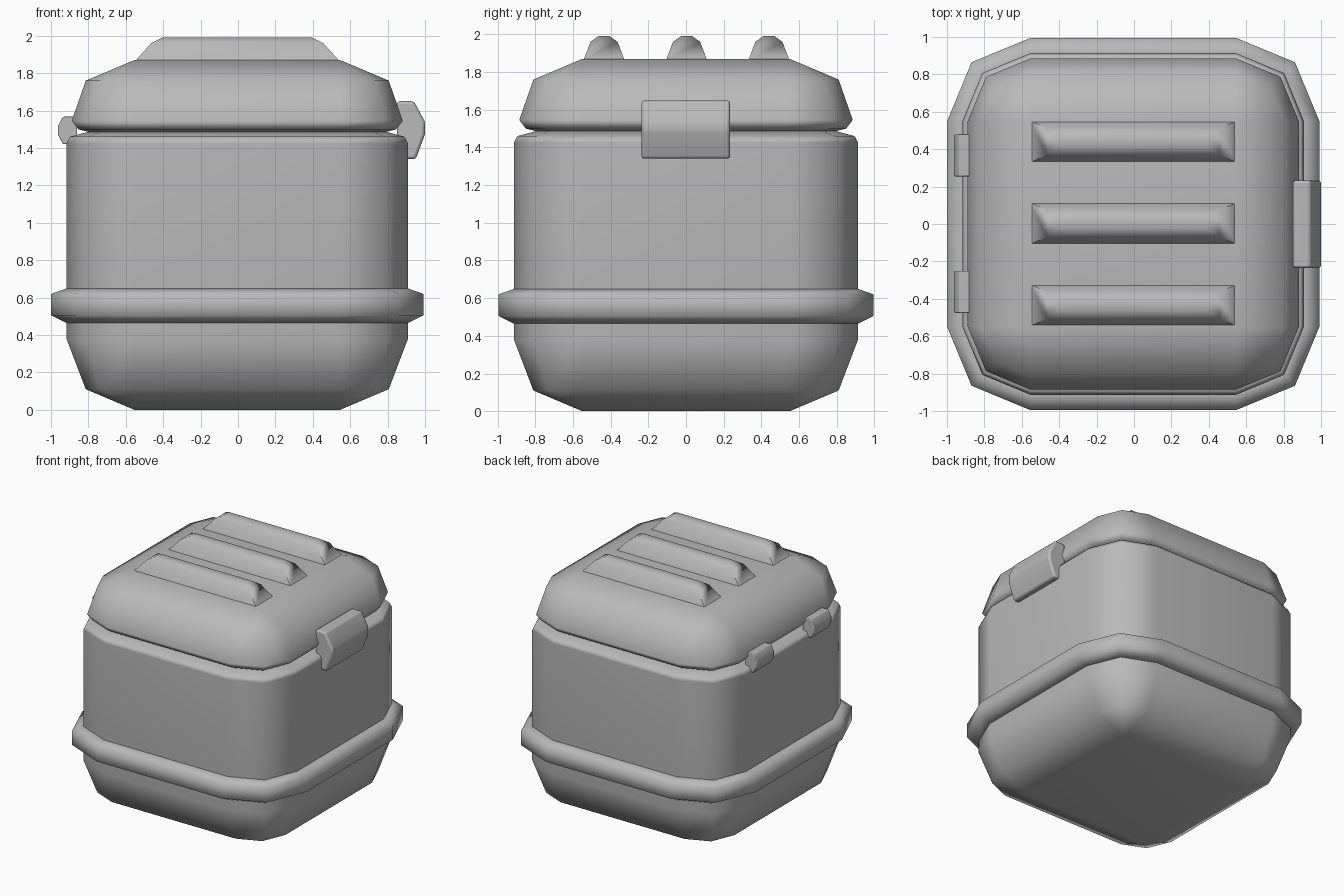
import bpy, bmesh, math

if "Cube" in bpy.data.objects:
    bpy.data.objects.remove(bpy.data.objects["Cube"])

GREY = bpy.data.materials.new("mid grey")
GREY.diffuse_color = (0.49, 0.49, 0.49, 1)
GREY.use_nodes = True
GREY.node_tree.nodes["Principled BSDF"].inputs["Base Color"].default_value = GREY.diffuse_color
CORE = 0.55          # half width of the flat square inside the rounded corners


def finish(name, bm, angle, bevel=0):
    bmesh.ops.remove_doubles(bm, verts=bm.verts, dist=1e-4)
    bmesh.ops.recalc_face_normals(bm, faces=bm.faces)
    me = bpy.data.meshes.new(name)
    bm.to_mesh(me)
    bm.free()
    me.materials.append(GREY)
    ob = bpy.data.objects.new(name, me)
    bpy.context.collection.objects.link(ob)
    bpy.ops.object.select_all(action='DESELECT')
    ob.select_set(True)
    bpy.context.view_layer.objects.active = ob
    bpy.ops.object.shade_smooth_by_angle(angle=math.radians(angle))
    if bevel:
        mod = ob.modifiers.new("soft edges", 'BEVEL')
        mod.width, mod.segments, mod.limit_method = bevel, 2, 'ANGLE'
        mod.angle_limit = math.radians(40)
    # keep the large faces evenly shaded
    mod = ob.modifiers.new("even shading", 'WEIGHTED_NORMAL')
    mod.keep_sharp = True
    return ob


def loft(name, rings, angle, bevel=0):
    """Skin a list of equal-length point rings and cap both ends."""
    bm = bmesh.new()
    vs = [[bm.verts.new(p) for p in ring] for ring in rings]
    n = len(vs[0])
    for a, b in zip(vs, vs[1:]):
        for i in range(n):
            j = (i + 1) % n
            bm.faces.new((a[i], a[j], b[j], b[i]))
    bm.faces.new(vs[0][::-1])
    bm.faces.new(vs[-1])
    return finish(name, bm, angle, bevel)


def rounded_square(z, r):
    """Square with three-point corners of radius r around the core."""
    pts = []
    for k, (sx, sy) in enumerate(((1, 1), (-1, 1), (-1, -1), (1, -1))):
        for s in range(3):
            a = math.radians(90 * k + 45 * s)
            pts.append((sx * CORE + r * math.cos(a) - 0.004,
                        sy * CORE + r * math.sin(a), z))
    return pts


def shell(name, profile, angle):
    return loft(name, [rounded_square(z, r) for z, r in profile], angle)


# main container, raised band and lid
shell("body", [(0, 0), (0.11, 0.26), (0.38, 0.363), (1.425, 0.363),
               (1.46, 0.345), (1.488, 0.24)], 65)
shell("band", [(0.463, 0.36), (0.505, 0.445), (0.62, 0.445), (0.65, 0.36)], 75)
shell("lid", [(1.485, 0.24), (1.5, 0.30), (1.545, 0.335),
              (1.76, 0.26), (1.87, 0)], 65)


# three raised ribs across the lid
def rect(y, z, hx, hy):
    return [(sx * hx - 0.004, y + sy * hy, z)
            for sx, sy in ((-1, -1), (1, -1), (1, 1), (-1, 1))]


for i, y in enumerate((-0.435, 0.003, 0.44)):
    loft(f"lid_rib_{i + 1}", [rect(y, 1.86, 0.55, 0.11), rect(y, 1.96, 0.46, 0.072),
                              rect(y, 1.99, 0.40, 0.03)], 50)


# latch on the right, two hinges on the left
def clasp(name, profile, y0, y1, bevel):
    loft(name, [[(x, y, z) for x, z in profile] for y in (y0, y1)], 75, bevel)


clasp("latch", [(0.85, 1.34), (0.95, 1.34), (1.0, 1.475), (1.0, 1.54),
                (0.94, 1.65), (0.85, 1.65)], -0.235, 0.233, 0.015)
hinge = [(-0.86, 1.42), (-0.935, 1.42), (-0.962, 1.47), (-0.962, 1.52),
         (-0.935, 1.567), (-0.86, 1.567)]
clasp("hinge_rear", hinge, 0.255, 0.48, 0.006)
clasp("hinge_front", hinge, -0.475, -0.25, 0.006)
